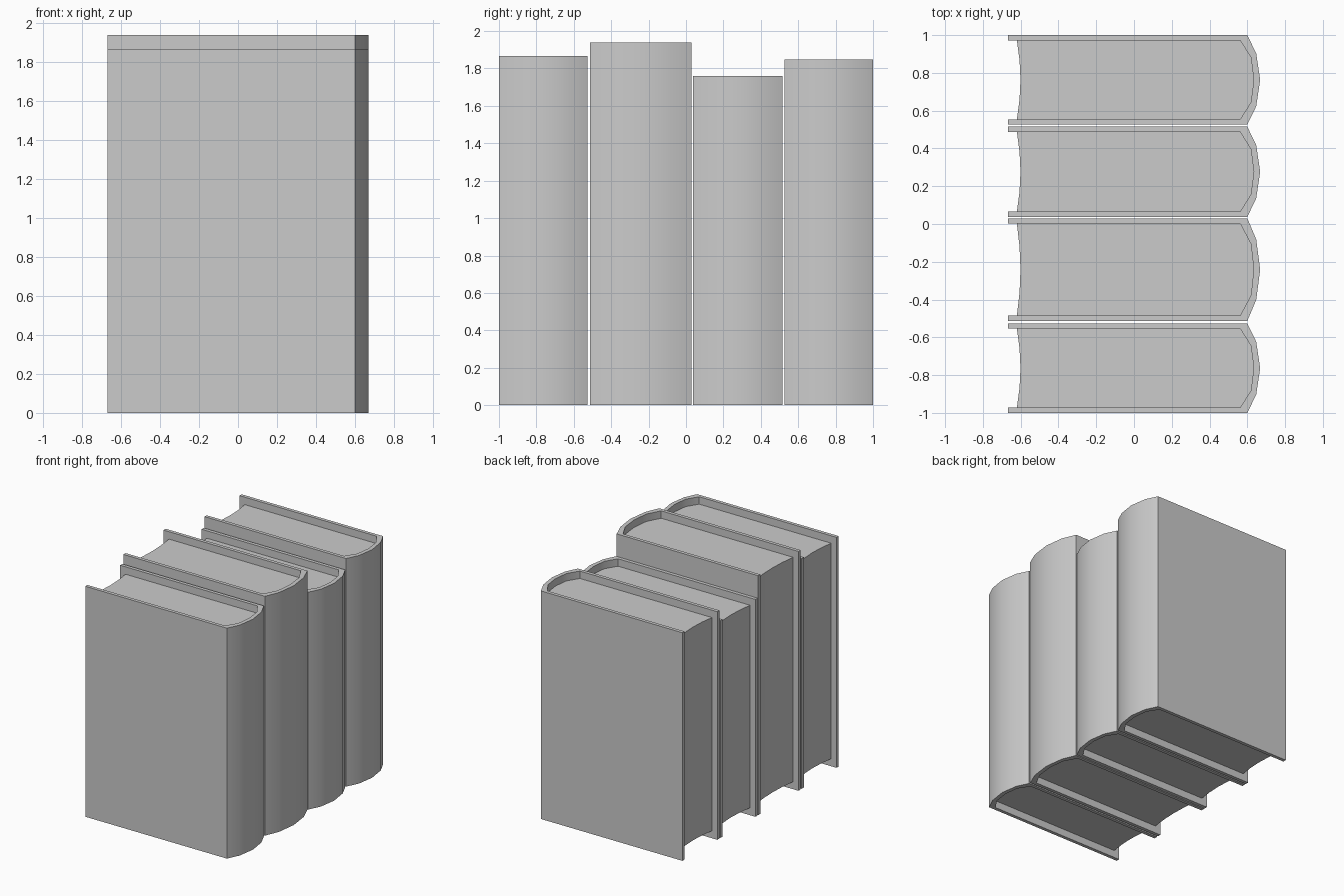
import bpy, bmesh
from math import radians

if "Cube" in bpy.data.objects:
    bpy.data.objects.remove(bpy.data.objects["Cube"])

T = 0.028        # cover board thickness
INSET = 0.06     # pages sit below the cover edges


def mirrored(half):
    """Complete a half profile, whose last point lies on the y centre line."""
    return half + [(x, -y) for x, y in reversed(half[:-1])]


def prism(name, outline, yc, z0, z1):
    """Extrude a plan outline upward."""
    bm = bmesh.new()
    face = bm.faces.new([bm.verts.new((x, y + yc, z0)) for x, y in outline])
    out = bmesh.ops.extrude_face_region(bm, geom=[face])
    top = [v for v in out["geom"] if isinstance(v, bmesh.types.BMVert)]
    bmesh.ops.translate(bm, verts=top, vec=(0, 0, z1 - z0))
    bmesh.ops.recalc_face_normals(bm, faces=bm.faces)
    mesh = bpy.data.meshes.new(name)
    bm.to_mesh(mesh)
    bm.free()
    obj = bpy.data.objects.new(name, mesh)
    bpy.context.collection.objects.link(obj)
    bpy.ops.object.select_all(action='DESELECT')
    obj.select_set(True)
    bpy.context.view_layer.objects.active = obj
    bpy.ops.object.shade_smooth_by_angle(angle=radians(30))


def book(i, y0, y1, height):
    h, yc = (y1 - y0) / 2, (y0 + y1) / 2
    k = h - T
    # rounded spine, outside and inside
    outer = mirrored([(-0.668, -h), (0.6, -h), (0.647, -0.59 * h), (0.668, 0)])
    spine_in = mirrored([(0.562, -k), (0.619, -0.5 * h), (0.634, 0)])
    # cover: boards and spine as one U-shaped wrap
    inner = [(-0.668, -k)] + spine_in + [(-0.668, k)]
    prism(f"cover_{i}", outer + inner[::-1], yc, 0, height)
    # page block with hollow fore edge
    fore = mirrored([(-0.62, k), (-0.606, 0.5 * k), (-0.601, 0)])
    prism(f"pages_{i}", spine_in + fore, yc, INSET, height - INSET)


# row of four books: y start, y end, height
for i, spec in enumerate([(-1.0, -0.526, 1.866), (-0.513, 0.03, 1.938),
                          (0.038, 0.515, 1.76), (0.526, 1.0, 1.847)], 1):
    book(i, *spec)
